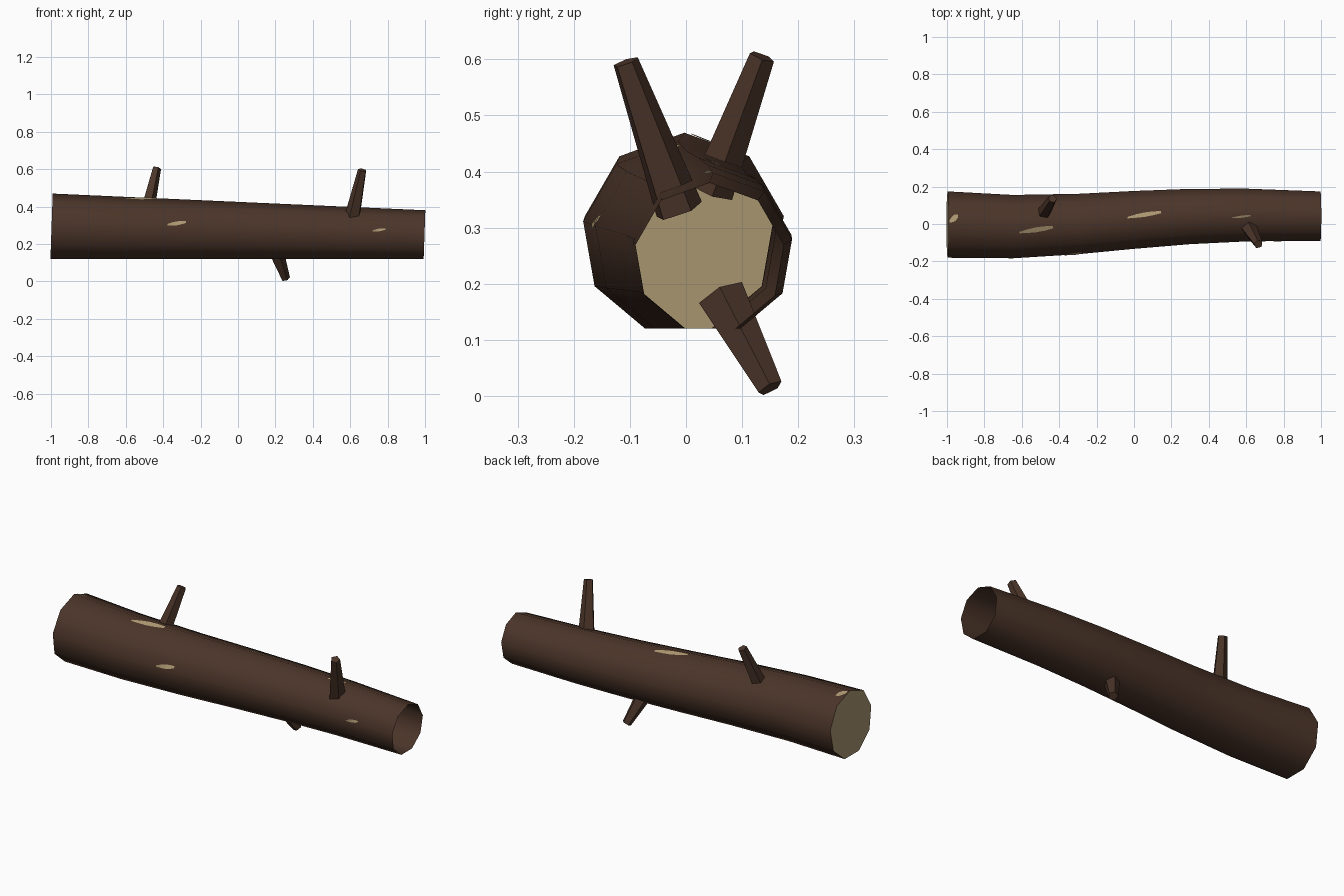
import bpy, math
from mathutils import Vector

if "Cube" in bpy.data.objects:
    bpy.data.objects.remove(bpy.data.objects["Cube"])

def material(name, rgb):
    m = bpy.data.materials.new(name)
    m.diffuse_color = (*rgb, 1)
    m.use_nodes = True
    m.node_tree.nodes["Principled BSDF"].inputs["Base Color"].default_value = m.diffuse_color
    return m

bark = material("dark_bark", (0.070, 0.035, 0.022))
wood = material("pale_wood", (0.41, 0.31, 0.165))

def make(name, verts, faces, mat):
    me = bpy.data.meshes.new(name)
    me.from_pydata(verts, [], faces)
    me.materials.append(mat)
    ob = bpy.data.objects.new(name, me)
    bpy.context.collection.objects.link(ob)
    return ob

# Trunk: nine-sided, tapering, gently bent sideways, flat along the bottom
SIDES = 9
BEND = [(-1, -0.003), (-0.65, -0.014), (-0.3, 0.0), (0, 0.022),
        (0.3, 0.04), (0.6, 0.048), (1, 0.042)]

def section(x):
    """Centre y, centre z and radius of the trunk at x."""
    for (x0, y0), (x1, y1) in zip(BEND, BEND[1:]):
        if x <= x1:
            y = y0 + (y1 - y0) * (x - x0) / (x1 - x0)
            break
    r = 0.157 - 0.023 * x
    return y, 0.12 + 0.94 * r, r

def on_trunk(x, deg, lift=0.0):
    """Point on the flat-sided surface; 90 degrees is up, 180 is the front."""
    y, z, r = section(x)
    off = (deg - 90) % 40 - 20
    r = r * math.cos(math.radians(20)) / math.cos(math.radians(off)) + lift
    a = math.radians(deg)
    return (x + 0.035 * r * math.sin(a) - 0.003 * x, y + r * math.cos(a), z + r * math.sin(a))

verts, faces = [], []
for i, (x, _) in enumerate(BEND):
    verts += [on_trunk(x, 90 + 40 * k) for k in range(SIDES)]
    if i:
        for k in range(SIDES):
            a, b = (i - 1) * SIDES + k, (i - 1) * SIDES + (k + 1) % SIDES
            faces.append((a, b, b + SIDES, a + SIDES))
trunk = make("trunk", verts, faces, bark)
trunk.data.shade_smooth()

# Cut end: only the thick end is closed, the thin end is an open hollow
make("cut_end", verts[:SIDES], [tuple(reversed(range(SIDES)))], wood)

# Branch stubs: five-sided tapered pegs
def branch(name, base, tip, r0=0.045, r1=0.024, n=5):
    base, tip = Vector(base), Vector(tip)
    q = (tip - base).to_track_quat('Z', 'Y')
    vs = []
    for c, r in ((base, r0), (tip, r1)):
        for k in range(n):
            a = 2 * math.pi * k / n
            vs.append(c + q @ Vector((r * math.cos(a), r * math.sin(a), 0)))
    fs = [(k, (k + 1) % n, n + (k + 1) % n, n + k) for k in range(n)]
    fs += [tuple(reversed(range(n))), tuple(range(n, 2 * n))]
    make(name, vs, fs, bark)

branch("branch_right", (0.61, -0.013, 0.33), (0.665, -0.108, 0.595))
branch("branch_left", (-0.49, 0.045, 0.365), (-0.435, 0.135, 0.605), 0.041)
branch("branch_bottom", (0.195, 0.062, 0.18), (0.255, 0.15, 0.014))

# Bare patches: thin ragged plates lying on the bark
PATCHES = [(-0.38, -0.28, 167, 5), (0.72, 0.79, 170, 4), (-0.62, -0.44, 97, 6),
           (-0.04, 0.14, 80, 6), (-0.995, -0.95, 78, 8), (0.52, 0.62, 93, 3)]
SHAPE = [(0.5, 1.0), (-0.2, 1.0), (-0.7, 0.9), (-0.9, 0.5), (-0.9, -0.1)]
for i, (x0, x1, deg, half) in enumerate(PATCHES):
    vs, fs = [], []
    for j, (lo, hi) in enumerate(SHAPE):
        x = x0 + (x1 - x0) * j / (len(SHAPE) - 1)
        vs += [on_trunk(x, deg + half * lo, 0.003), on_trunk(x, deg + half * hi, 0.003)]
        if j:
            fs.append((2 * j - 2, 2 * j - 1, 2 * j + 1, 2 * j))
    make(f"bare_patch_{i + 1}", vs, fs, wood)
